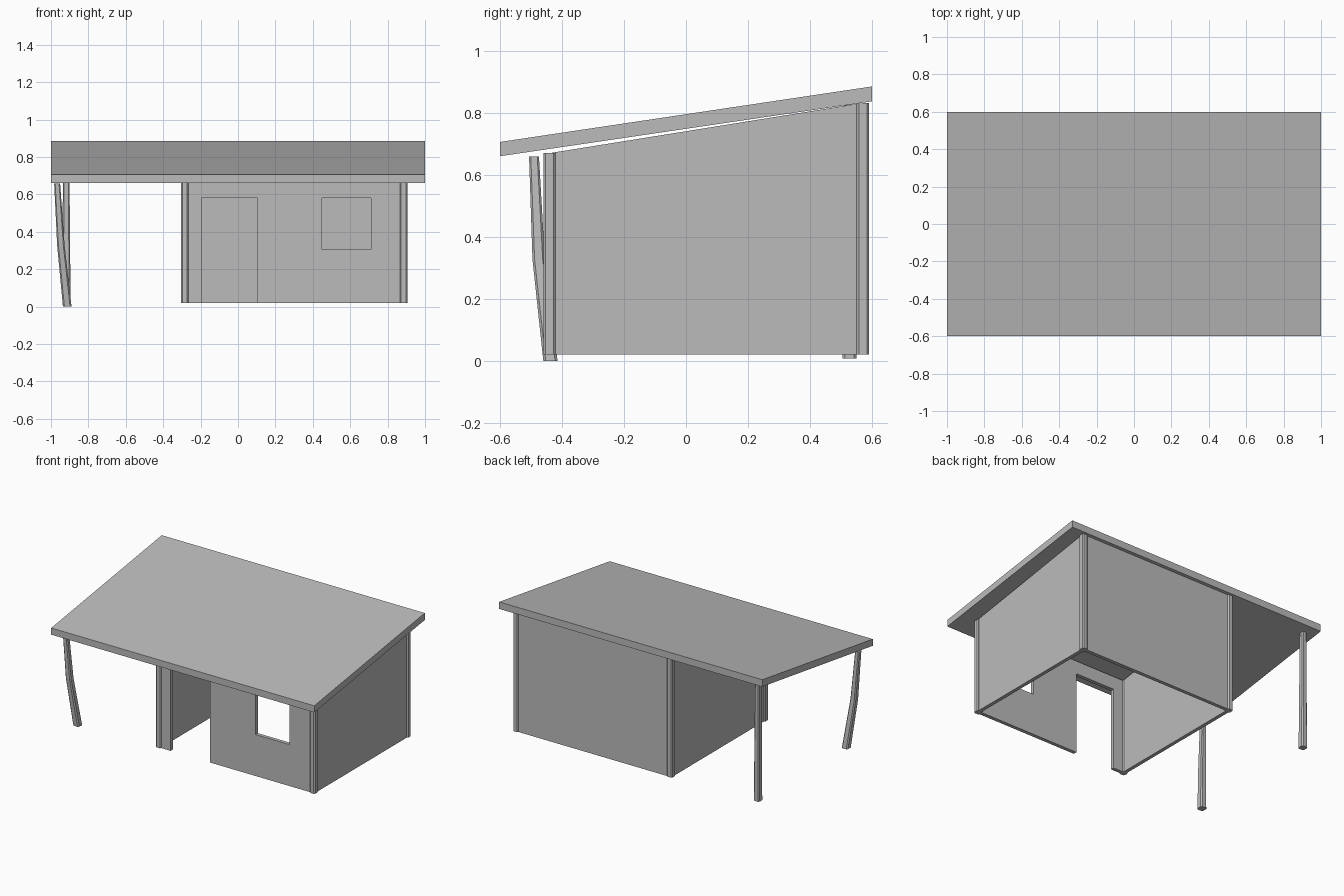
import bpy
import bmesh
from mathutils import Vector

cube = bpy.data.objects.get("Cube")
if cube:
    bpy.data.objects.remove(cube, do_unlink=True)

grey = bpy.data.materials.new("plain_grey")
grey.use_nodes = True
grey.diffuse_color = (0.5, 0.5, 0.5, 1)
grey.node_tree.nodes["Principled BSDF"].inputs["Base Color"].default_value = (0.5, 0.5, 0.5, 1)

WALL = 0.025                     # wall thickness
BASE = 0.02                      # underside of the walls
LEFT, RIGHT = 0.885, -0.285      # wall centre lines in x
FRONT, BACK = -0.44, 0.57        # wall centre lines in y
FRONT_TOP, BACK_TOP = 0.67, 0.832


def finish(name, bm):
    bmesh.ops.recalc_face_normals(bm, faces=bm.faces)
    mesh = bpy.data.meshes.new(name)
    bm.to_mesh(mesh)
    bm.free()
    mesh.materials.append(grey)
    obj = bpy.data.objects.new(name, mesh)
    bpy.context.collection.objects.link(obj)
    return obj


def side_slab(name, profile, x0, x1):
    """Extrude a (y, z) profile along x."""
    bm = bmesh.new()
    face = bm.faces.new([bm.verts.new((x0, y, z)) for y, z in profile])
    new = bmesh.ops.extrude_face_region(bm, geom=[face])["geom"]
    verts = [v for v in new if isinstance(v, bmesh.types.BMVert)]
    bmesh.ops.translate(bm, verts=verts, vec=(x1 - x0, 0, 0))
    return finish(name, bm)


def panel(name, y, xs, zs, openings=()):
    """Upright wall of grid cells, leaving out the cells that are openings."""
    bm = bmesh.new()
    for i in range(len(xs) - 1):
        for j in range(len(zs) - 1):
            if (i, j) in openings:
                continue
            corners = [(i, j), (i + 1, j), (i + 1, j + 1), (i, j + 1)]
            bm.faces.new([bm.verts.new((xs[a], y, zs[b])) for a, b in corners])
    bmesh.ops.remove_doubles(bm, verts=bm.verts, dist=0.0001)
    obj = finish(name, bm)
    solid = obj.modifiers.new("thickness", "SOLIDIFY")
    solid.thickness = WALL
    solid.offset = 0
    return obj


def post(name, path, chamfer=0.35):
    """Chamfered square post through (x, y, z, half_width) stations."""
    bm = bmesh.new()
    rings = []
    for x, y, z, r in path:
        c = r * (1 - chamfer)
        outline = [(r, -c), (r, c), (c, r), (-c, r), (-r, c), (-r, -c), (-c, -r), (c, -r)]
        rings.append([bm.verts.new(Vector((x + u, y + v, z))) for u, v in outline])
    for low, high in zip(rings, rings[1:]):
        for k in range(8):
            n = (k + 1) % 8
            bm.faces.new((low[k], low[n], high[n], high[k]))
    bm.faces.new(rings[0])
    bm.faces.new(rings[-1])
    return finish(name, bm)


# Sloping roof slab
side_slab("roof", [(-0.6, 0.66), (0.6, 0.837), (0.6, 0.885), (-0.6, 0.706)], -1, 1)

# Side walls with sloping tops
wall_profile = [(FRONT, BASE), (BACK, BASE), (BACK, BACK_TOP), (FRONT, FRONT_TOP)]
for name, x in (("left_wall", LEFT), ("right_wall", RIGHT)):
    side_slab(name, wall_profile, x - WALL / 2, x + WALL / 2)

# Back wall, and front wall with door and window openings
panel("back_wall", BACK, [RIGHT, LEFT], [BASE, BACK_TOP])
panel("front_wall", FRONT, [RIGHT, -0.195, 0.105, 0.45, 0.71, LEFT],
      [BASE, 0.305, 0.58, FRONT_TOP], openings={(1, 0), (1, 1), (3, 1)})

# Corner posts
for side, x in (("left", LEFT), ("right", RIGHT)):
    for end, y, top in (("front", FRONT, FRONT_TOP), ("back", BACK, BACK_TOP)):
        post(f"{end}_{side}_corner_post", [(x, y, BASE, 0.02), (x, y, top, 0.02)])

# Porch posts: the front one is bent, the back one nearly straight
post("front_porch_post", [(-0.913, -0.437, 0.003, 0.023),
                          (-0.947, -0.475, 0.33, 0.02),
                          (-0.967, -0.49, 0.662, 0.016)])
post("back_porch_post", [(-0.917, 0.527, 0.008, 0.022),
                         (-0.919, 0.527, 0.827, 0.017)])

# Rest the lowest foot on the ground
for obj in bpy.data.objects:
    if obj.name == "front_porch_post":
        obj.location.z = -0.003
